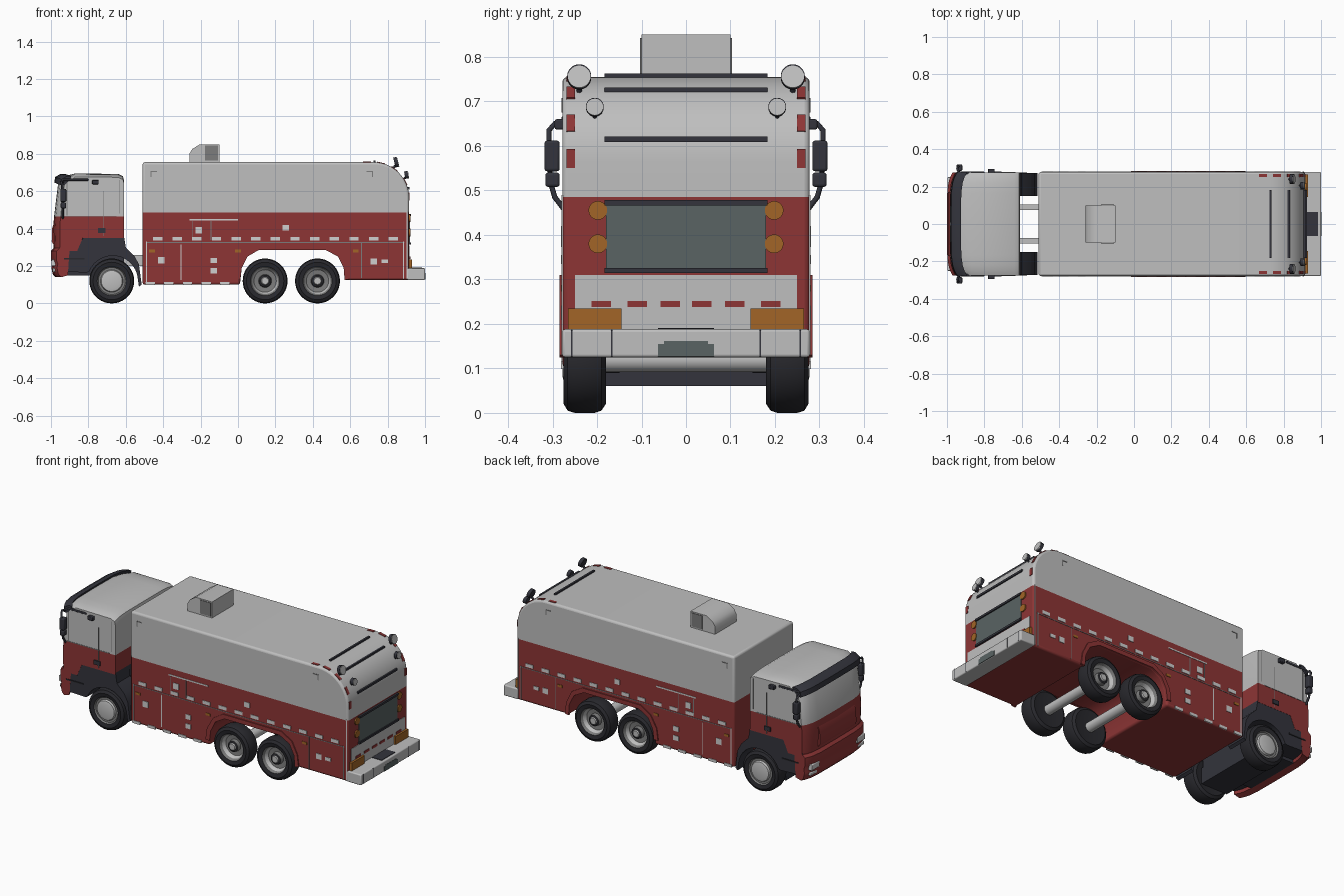
import bpy, bmesh, math
from mathutils import Matrix, Vector

def material(name, r, g, b):
    m = bpy.data.materials.new(name)
    m.diffuse_color = (r, g, b, 1)
    return m

WHITE = material("off_white", 0.52, 0.52, 0.52)
RED = material("deep_red", 0.27, 0.036, 0.036)
DARK = material("dark_plastic", 0.033, 0.034, 0.045)
TYRE = material("tyre_black", 0.022, 0.022, 0.027)
GLASS = material("slate_panel", 0.10, 0.125, 0.125)
AMBER = material("amber", 0.36, 0.13, 0.02)
STEEL = material("steel", 0.20, 0.20, 0.20)
LIGHT = material("light_grey", 0.62, 0.62, 0.62)

def finish(name, bm, mats, bevel=0, angle=35):
    bmesh.ops.recalc_face_normals(bm, faces=bm.faces)
    me = bpy.data.meshes.new(name)
    bm.to_mesh(me)
    bm.free()
    for m in mats:
        me.materials.append(m)
    for p in me.polygons:
        p.use_smooth = True
    me.set_sharp_from_angle(angle=math.radians(angle))
    ob = bpy.data.objects.new(name, me)
    bpy.context.collection.objects.link(ob)
    if bevel:
        mod = ob.modifiers.new("bevel", 'BEVEL')
        mod.width, mod.segments, mod.limit_method = bevel, 3, 'ANGLE'
        mod.angle_limit = math.radians(50)
    return ob

def loft(name, prof, ys, mats, sweep=0, drop=0, split=None, bevel=0):
    """Side profile (x, z) run across y; sweep pulls the front corners back, split colours by height."""
    bm = bmesh.new()
    w = max(abs(y) for y in ys)
    rings = []
    for y in ys:
        k = (abs(y) / w) ** 6
        rings.append([bm.verts.new((x + (sweep * k if x < -0.9 else 0), y,
                                    z - (drop * k if z > 0.64 else 0))) for x, z in prof])
    n = len(prof)
    for a, b in zip(rings, rings[1:]):
        for i in range(n):
            bm.faces.new((a[i], a[(i + 1) % n], b[(i + 1) % n], b[i]))
    bm.faces.new(rings[0])
    bm.faces.new(rings[-1])
    if split:
        bmesh.ops.bisect_plane(bm, geom=bm.verts[:] + bm.edges[:] + bm.faces[:],
                               plane_co=(0, 0, split), plane_no=(0, 0, 1))
        for f in bm.faces:
            zs = [v.co.z for v in f.verts]
            f.material_index = 1 if max(zs) <= split + 1e-4 else 0
    return finish(name, bm, mats, bevel)

def boxes(name, items, mat, mirror=True, bevel=0):
    """Boxes (x0, x1, y0, y1, z0, z1), copied across y."""
    bm = bmesh.new()
    for x0, x1, y0, y1, z0, z1 in items:
        for s in ((1, -1) if mirror else (1,)):
            m = Matrix.Translation(((x0 + x1) / 2, s * (y0 + y1) / 2, (z0 + z1) / 2)) \
                @ Matrix.Diagonal((x1 - x0, y1 - y0, z1 - z0, 1))
            bmesh.ops.create_cube(bm, size=1, matrix=m)
    return finish(name, bm, [mat], bevel)

def side_plates(name, rects, mat, y=0.28, t=0.003):
    """Thin plates (x, z, width, height) on both flanks."""
    return boxes(name, [(x - w / 2, x + w / 2, y - 0.004, y + t, z - h / 2, z + h / 2)
                        for x, z, w, h in rects], mat)

def lathe(name, prof, mats, x, z, s, seg=40):
    """Spin (radius, y, material) about a y axis."""
    bm = bmesh.new()
    rings = [[bm.verts.new((x + r * math.cos(2 * math.pi * i / seg), s * y,
                            z + r * math.sin(2 * math.pi * i / seg))) for i in range(seg)]
             for r, y, _ in prof]
    for j in range(len(prof) - 1):
        for i in range(seg):
            k = (i + 1) % seg
            bm.faces.new((rings[j][i], rings[j][k], rings[j + 1][k], rings[j + 1][i])).material_index = prof[j][2]
    bm.faces.new(rings[0]).material_index = prof[0][2]
    bm.faces.new(rings[-1]).material_index = prof[-1][2]
    return finish(name, bm, mats)

def discs(name, items, mat, depth):
    """Discs (x, y, z, radius, tilt) facing the rear, both sides."""
    bm = bmesh.new()
    for x, y, z, r, tilt in items:
        for s in (1, -1):
            m = Matrix.Translation((x, s * y, z)) @ Matrix.Rotation(math.pi / 2 + tilt, 4, 'Y')
            bmesh.ops.create_cone(bm, cap_ends=True, segments=28, radius1=r, radius2=r, depth=depth, matrix=m)
    return finish(name, bm, [mat])

def tube(name, pts, r, mat):
    cu = bpy.data.curves.new(name, 'CURVE')
    cu.dimensions, cu.bevel_depth, cu.bevel_resolution, cu.use_fill_caps = '3D', r, 2, True
    for s in (1, -1):
        sp = cu.splines.new('POLY')
        sp.points.add(len(pts) - 1)
        for p, (x, y, z) in zip(sp.points, pts):
            p.co = (x, s * y, z, 1)
    cu.materials.append(mat)
    bpy.context.collection.objects.link(bpy.data.objects.new(name, cu))

YS = [0.275 * t for t in (-1, -.97, -.9, -.8, -.6, 0, .6, .8, .9, .97, 1)]

# Tank body with rounded rear and wheel cut-out
ARC = [(0.725 + 0.19 * math.sin(a), 0.565 + 0.19 * math.cos(a))
       for a in [math.pi / 2 * i / 12 for i in range(13)]]
well = [(0.57, 0.125), (0.565, 0.19), (0.535, 0.25), (0.47, 0.285), (0.11, 0.285), (0.05, 0.25), (0.02, 0.19), (0.01, 0.1)]
loft("tank_body", [(-0.51, 0.1), (-0.51, 0.755)] + ARC + [(0.915, 0.125)] + well,
     [-0.278, 0.278], [WHITE, RED], split=0.485, bevel=0.012)
lip = [(-0.015, 0.13), (-0.005, 0.2), (0.035, 0.27), (0.1, 0.31), (0.48, 0.31), (0.55, 0.27), (0.585, 0.2), (0.595, 0.13)]
for s in (1, -1):
    loft("wheel_arch_lip", lip + well[:-1] + [(0.012, 0.13)], [s * 0.27, s * 0.284], [RED])

# Flank markings, hatches and seams
dashes = [-0.43 + 0.105 * i for i in range(13)]
side_plates("reflective_dashes", [(x, 0.345, 0.05, 0.02) for x in dashes]
            + [(-0.47 + 0.1 * i, 0.107, 0.05, 0.016) for i in range(5)], LIGHT, 0.278)
side_plates("hatch_labels", [(-0.21, 0.39, 0.035, 0.035), (0.255, 0.405, 0.035, 0.03), (-0.13, 0.23, 0.035, 0.028),
            (-0.13, 0.175, 0.035, 0.028), (0.725, 0.225, 0.035, 0.032), (0.785, 0.225, 0.035, 0.02),
            (-0.41, 0.23, 0.035, 0.035)], LIGHT, 0.278)
side_plates("panel_trim", [(-0.13, 0.447, 0.26, 0.008), (-0.49, 0.22, 0.005, 0.22), (-0.305, 0.22, 0.005, 0.19),
            (0.885, 0.23, 0.005, 0.2), (0.905, 0.31, 0.006, 0.36)], LIGHT, 0.278, 0.002)
side_plates("panel_seams", [(-0.245, 0.39, 0.004, 0.1), (-0.145, 0.39, 0.004, 0.1), (0.2, 0.325, 1.38, 0.004),
            (0.66, 0.23, 0.004, 0.19), (-0.45, 0.705, 0.035, 0.005), (-0.465, 0.69, 0.005, 0.03),
            (0.705, 0.705, 0.035, 0.005), (0.72, 0.69, 0.005, 0.03)], STEEL, 0.278, 0.002)
side_plates("side_marker_lights", [(-0.46, 0.28, 0.03, 0.014), (0.0, 0.28, 0.03, 0.014),
            (0.63, 0.28, 0.03, 0.014)], AMBER, 0.278, 0.003)

# Roof box
loft("roof_box", [(-0.26, 0.75), (-0.26, 0.8), (-0.245, 0.825), (-0.205, 0.85), (-0.1, 0.85), (-0.1, 0.75)],
     [-0.1, 0.1], [WHITE])
side_plates("roof_box_vent", [(-0.142, 0.803, 0.07, 0.08)], STEEL, 0.1)

# Rear panels
boxes("rear_shutter", [(0.91, 0.919, -0.18, 0.18, 0.315, 0.475)], GLASS, False)
boxes("rear_lower_panel", [(0.91, 0.918, -0.25, 0.25, 0.185, 0.31)], WHITE, False)
boxes("rear_dashes", [(0.91, 0.921, y - 0.022, y + 0.022, 0.238, 0.252) for y in (-0.19, -0.11, -0.035, 0.035, 0.11, 0.19)],
      RED, False)
boxes("tail_lights", [(0.91, 0.93, 0.145, 0.265, 0.185, 0.235)], AMBER)
discs("warning_lights", [(0.917, 0.198, 0.455, 0.021, 0), (0.917, 0.198, 0.38, 0.021, 0)], AMBER, 0.01)
boxes("rear_rails", [(x - 0.006, x + 0.006, -0.183, 0.183, z - 0.006, z + 0.006)
      for x, z in ((0.73, 0.757), (0.827, 0.725), (0.91, 0.615), (0.92, 0.472), (0.92, 0.32))], DARK, False)
bm = bmesh.new()
for deg in (-14, 12, 36, 63, 88):
    a = math.radians(deg)
    if deg < 0:
        pos, a = Vector((0.69, 0, 0.755)), 0
    else:
        pos = Vector((0.725 + 0.19 * math.sin(a), 0, 0.565 + 0.19 * math.cos(a)))
    for s in (1, -1):
        bmesh.ops.create_cube(bm, size=1, matrix=Matrix.Translation(pos + Vector((0, s * 0.259, 0)))
                              @ Matrix.Rotation(a, 4, 'Y') @ Matrix.Diagonal((0.042, 0.018, 0.005, 1)))
finish("rear_edge_dashes", bm, [RED])

# Rear bumper
boxes("rear_bumper", [(0.905, 1.0, -0.278, 0.278, 0.125, 0.188)], WHITE, False, 0.006)
boxes("bumper_step", [(0.922, 0.985, -0.063, 0.063, 0.18, 0.191)], DARK, False)
boxes("bumper_plate", [(0.99, 1.0015, -0.063, 0.063, 0.127, 0.155), (0.99, 1.0015, -0.05, 0.05, 0.155, 0.162)], GLASS, False)
boxes("bumper_seams", [(0.99, 1.001, y, y + 0.003, 0.127, 0.186) for y in (0.165, 0.255)], DARK)

# Work lamps on the rear shoulder
lamps = [(0.845, 0.24, 0.755, 0.027, -0.25), (0.9, 0.205, 0.687, 0.02, -0.15)]
discs("lamp_housings", lamps, DARK, 0.018)
discs("lamp_lenses", [(x + 0.009, y, z, r * 0.95, t) for x, y, z, r, t in lamps], WHITE, 0.006)
tube("lamp_stems", [(0.825, 0.24, 0.715), (0.843, 0.24, 0.74)], 0.006, DARK)
tube("lower_lamp_stems", [(0.875, 0.205, 0.655), (0.9, 0.205, 0.68)], 0.005, DARK)

# Cab shell, bumper and visor
loft("cab", [(-0.985, 0.28), (-0.988, 0.4), (-0.984, 0.46), (-0.962, 0.64), (-0.945, 0.67), (-0.92, 0.682),
             (-0.87, 0.695), (-0.64, 0.692), (-0.615, 0.68), (-0.61, 0.66), (-0.61, 0.35), (-0.83, 0.35), (-0.86, 0.28)],
     YS, [WHITE, RED], sweep=0.035, drop=0.018, split=0.465)
loft("front_bumper", [(-0.975, 0.14), (-0.99, 0.155), (-0.998, 0.19), (-0.993, 0.21), (-1.0, 0.23), (-1.0, 0.28),
                      (-0.985, 0.295), (-0.93, 0.295), (-0.94, 0.15)], YS, [RED], sweep=0.03)
loft("sun_visor", [(-0.982, 0.645), (-0.978, 0.675), (-0.95, 0.692), (-0.925, 0.692), (-0.94, 0.665), (-0.96, 0.645)],
     [y * 1.01 for y in YS], [DARK], sweep=0.035, drop=0.012)
loft("grille_fold", [(-0.984, 0.31), (-0.996, 0.33), (-0.994, 0.40), (-0.984, 0.43)], [-0.17, -0.15, 0.15, 0.17], [RED])
boxes("headlights", [(-0.998, -0.96, 0.175, 0.25, 0.2, 0.235), (-0.992, -0.96, 0.19, 0.25, 0.168, 0.188)], LIGHT, True, 0.004)

# Cab side trim
side_plates("door_seams", [(-0.72, 0.48, 0.003, 0.24), (-0.632, 0.57, 0.003, 0.18), (-0.79, 0.466, 0.28, 0.004),
                           (-0.915, 0.56, 0.005, 0.18)], STEEL, 0.275, 0.0015)
side_plates("door_handles", [(-0.728, 0.39, 0.04, 0.025)], DARK, 0.275, 0.006)
boxes("roof_side_lamps", [(-0.78, -0.745, 0.27, 0.295, 0.637, 0.66), (-0.94, -0.8, 0.265, 0.28, 0.655, 0.667)], DARK, True, 0.004)

# Mirrors
boxes("mirrors", [(-0.95, -0.918, 0.284, 0.318, 0.543, 0.612), (-0.948, -0.92, 0.284, 0.316, 0.508, 0.54)], DARK, True, 0.006)
tube("mirror_arms", [(-0.93, 0.265, 0.645), (-0.945, 0.295, 0.65), (-0.94, 0.308, 0.635), (-0.937, 0.305, 0.52),
                     (-0.937, 0.295, 0.485), (-0.937, 0.272, 0.455)], 0.006, DARK)

# Steps, front mudguards and underbody
arch = [(-0.67 + 0.135 * math.cos(a), 0.12 + 0.135 * math.sin(a)) for a in [math.pi * (0.02 + 0.86 * i / 14) for i in range(15)]]
for s in (1, -1):
    loft("step_and_mudguard", [(-0.95, 0.17), (-0.955, 0.3), (-0.86, 0.305), (-0.82, 0.36), (-0.61, 0.36), (-0.6, 0.3),
         (-0.555, 0.255), (-0.53, 0.21), (-0.515, 0.1), (-0.53, 0.09)] + arch + [(-0.81, 0.165)], [s * 0.15, s * 0.274], [DARK])
boxes("step_treads", [(-0.93, -0.82, 0.26, 0.278, 0.235, 0.242)], TYRE)
boxes("cab_underbody", [(-0.95, -0.61, -0.17, 0.17, 0.15, 0.36), (-0.78, -0.61, -0.18, 0.18, 0.06, 0.155)], DARK, False)
boxes("chassis_rails", [(-0.63, -0.49, 0.075, 0.105, 0.2, 0.26)], WHITE)

# Wheels and axles
tyre = [(0.07, 0.185, 0), (0.1, 0.18, 0), (0.115, 0.19, 0), (0.12, 0.205, 0), (0.12, 0.25, 0), (0.115, 0.266, 0),
        (0.1, 0.275, 0), (0.078, 0.27, 1)]
front_hub = [(0.072, 0.262, 1), (0.06, 0.262, 2), (0.056, 0.273, 2), (0.04, 0.277, 2)]
rear_hub = [(0.07, 0.255, 2), (0.06, 0.235, 1), (0.035, 0.232, 1), (0.032, 0.255, 0), (0.022, 0.258, 2), (0.018, 0.264, 2)]
for s in (1, -1):
    for n, x, hub in (("front_wheel", -0.675, front_hub), ("middle_wheel", 0.145, rear_hub), ("rear_wheel", 0.425, rear_hub)):
        lathe(n, tyre + hub, [TYRE, STEEL, WHITE], x, 0.12, s)
for x in (0.145, 0.425):
    lathe("axle", [(0.028, -0.19, 0), (0.028, 0.19, 0)], [WHITE], x, 0.12, 1, 24)
